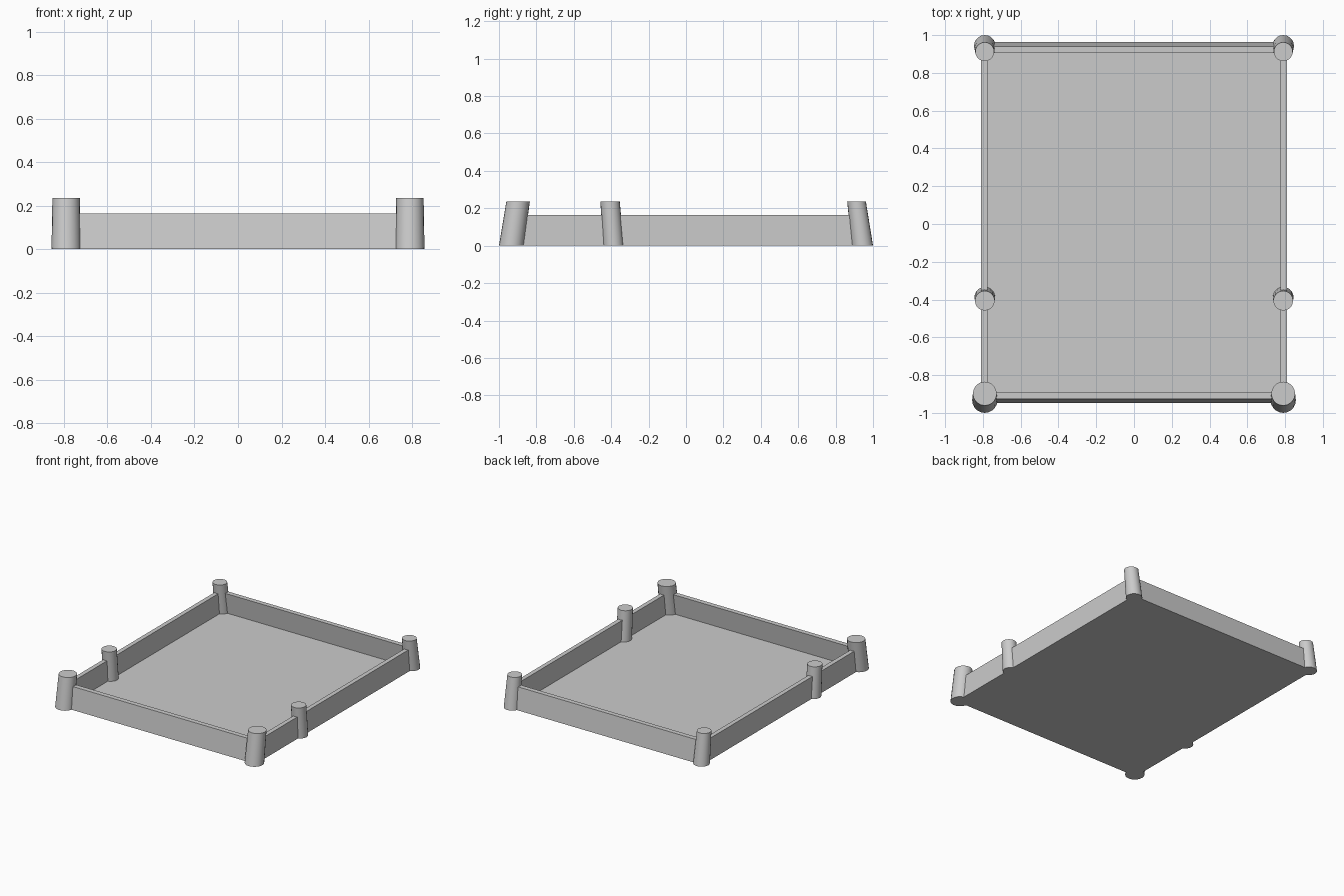
import bpy, bmesh, math

if "Cube" in bpy.data.objects:
    bpy.data.objects.remove(bpy.data.objects["Cube"])

def make(name, verts, faces, smooth=False):
    me = bpy.data.meshes.new(name)
    me.from_pydata(verts, [], faces)
    bm = bmesh.new()
    bm.from_mesh(me)
    bmesh.ops.recalc_face_normals(bm, faces=bm.faces)
    bm.to_mesh(me)
    bm.free()
    ob = bpy.data.objects.new(name, me)
    bpy.context.collection.objects.link(ob)
    if smooth:
        bpy.context.view_layer.objects.active = ob
        ob.select_set(True)
        bpy.ops.object.shade_smooth_by_angle(angle=math.radians(40))
        ob.select_set(False)
    return ob

def hull_box(name, bottom, top, z0, z1):
    """Box between two rectangles given as (x0, x1, y0, y1)."""
    v = []
    for (x0, x1, y0, y1), z in ((bottom, z0), (top, z1)):
        v += [(x0, y0, z), (x1, y0, z), (x1, y1, z), (x0, y1, z)]
    f = [(3, 2, 1, 0), (4, 5, 6, 7)] + [(i, (i+1) % 4, 4+(i+1) % 4, 4+i) for i in range(4)]
    return make(name, v, f)

def post(name, x, y0, r0, y1, r1, h=0.235, n=20):
    """Leaning tapered post with level ends."""
    v = []
    for y, r, z in ((y0, r0, 0), (y1, r1, h)):
        v += [(x + r*math.cos(2*math.pi*i/n), y + r*math.sin(2*math.pi*i/n), z) for i in range(n)]
    f = [tuple(range(n))[::-1], tuple(range(n, 2*n))]
    f += [(i, (i+1) % n, n+(i+1) % n, n+i) for i in range(n)]
    return make(name, v, f, True)

H = 0.165
# Floor panel
hull_box("floor", (-0.80, 0.80, -0.93, 0.945), (-0.80, 0.80, -0.93, 0.945), 0.0, 0.008)

# Leaning end walls
hull_box("front_wall", (-0.79, 0.79, -0.947, -0.913), (-0.79, 0.79, -0.926, -0.889), 0, H)
hull_box("back_wall", (-0.79, 0.79, 0.927, 0.963), (-0.79, 0.79, 0.905, 0.941), 0, H)

# Side walls and posts, mirrored left and right
for side, s in (("left", -1), ("right", 1)):
    xs = sorted((s*0.776, s*0.809))
    hull_box(side + "_wall", (*xs, -0.935, 0.945), (*xs, -0.90, 0.92), 0, H)
    post(side + "_front_post", s*0.79, -0.933, 0.067, -0.898, 0.063)
    post(side + "_middle_post", s*0.79, -0.388, 0.055, -0.406, 0.052)
    post(side + "_back_post", s*0.79, 0.943, 0.057, 0.912, 0.05)
